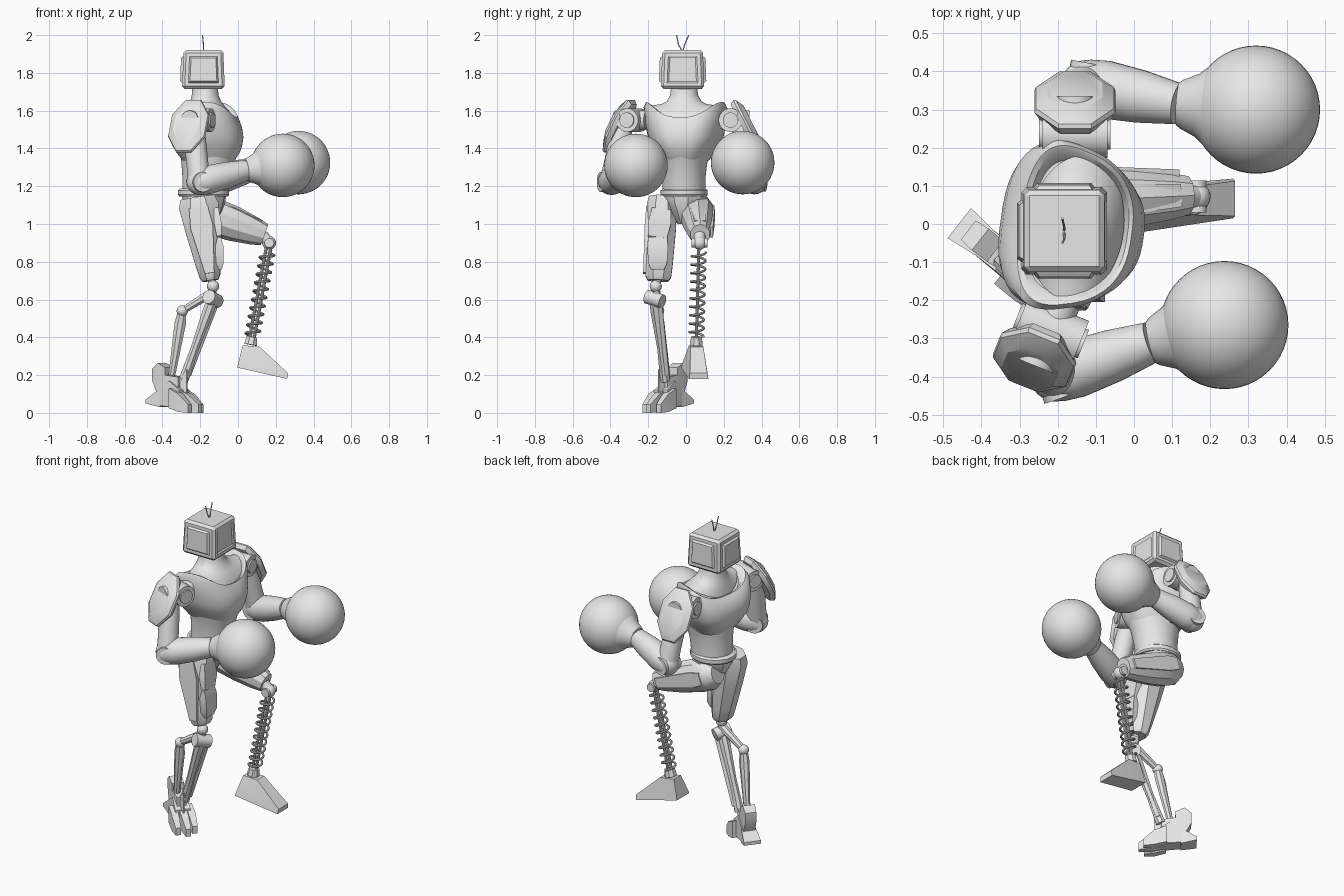
import bpy, bmesh
from math import sin, cos, pi, radians, copysign
from mathutils import Vector as V, Matrix

old = bpy.data.objects.get("Cube")
if old:
    bpy.data.objects.remove(old, do_unlink=True)

GREY = 0.8
metal = bpy.data.materials.new("light grey")
metal.use_nodes = True
metal.diffuse_color = (GREY, GREY, GREY, 1)
for node in metal.node_tree.nodes:
    if node.type == 'BSDF_PRINCIPLED':
        node.inputs["Base Color"].default_value = (GREY, GREY, GREY, 1)


def finish(obj):
    """Material and shading shared by every part."""
    obj.data.materials.clear()
    obj.data.materials.append(metal)
    bpy.ops.object.select_all(action='DESELECT')
    obj.select_set(True)
    bpy.context.view_layer.objects.active = obj
    bpy.ops.object.shade_smooth_by_angle(angle=radians(32))
    return obj


def from_bmesh(name, bm):
    bmesh.ops.recalc_face_normals(bm, faces=bm.faces)
    mesh = bpy.data.meshes.new(name)
    bm.to_mesh(mesh)
    bm.free()
    obj = bpy.data.objects.new(name, mesh)
    bpy.context.scene.collection.objects.link(obj)
    return finish(obj)


def loft(name, rings):
    """Skin a list of closed point rings and cap both ends."""
    bm = bmesh.new()
    rows = [[bm.verts.new(p) for p in ring] for ring in rings]
    n = len(rows[0])
    for a, b in zip(rows, rows[1:]):
        for i in range(n):
            j = (i + 1) % n
            bm.faces.new((a[i], a[j], b[j], b[i]))
    bm.faces.new(rows[0])
    bm.faces.new(rows[-1])
    return from_bmesh(name, bm)


def limb(name, p0, p1, sections, n=28, side=(0, 1, 0)):
    """Sections are (fraction along, half width, half depth)."""
    p0, p1 = V(p0), V(p1)
    d = p1 - p0
    axis = d.normalized()
    u = V(side)
    u = (u - axis * u.dot(axis)).normalized()
    v = axis.cross(u)
    k = 1 / cos(pi / n)
    angles = [2 * pi * (i + 0.5) / n for i in range(n)]
    return loft(name, [[p0 + d * s[0] + (u * s[1] * cos(a) + v * s[-1] * sin(a)) * k
                        for a in angles] for s in sections])


def rod(name, p0, p1, r0, r1=None, n=20, side=(0, 1, 0.01)):
    return limb(name, p0, p1, [(0, r0), (1, r1 or r0)], n, side)


def ball(name, c, r, seg=24):
    bm = bmesh.new()
    bmesh.ops.create_uvsphere(bm, u_segments=seg, v_segments=seg // 2, radius=r,
                              matrix=Matrix.Translation(c))
    return from_bmesh(name, bm)


def hull(name, points):
    bm = bmesh.new()
    for p in points:
        bm.verts.new(p)
    out = bmesh.ops.convex_hull(bm, input=bm.verts)
    junk = set(out["geom_interior"] + out["geom_unused"])
    bmesh.ops.delete(bm, geom=[g for g in junk if isinstance(g, bmesh.types.BMVert)], context='VERTS')
    return from_bmesh(name, bm)


def tube(name, points, r):
    curve = bpy.data.curves.new(name, 'CURVE')
    curve.dimensions = '3D'
    curve.bevel_depth, curve.bevel_resolution = r, 2
    curve.use_fill_caps = True
    spline = curve.splines.new('POLY')
    spline.points.add(len(points) - 1)
    for sp, p in zip(spline.points, points):
        sp.co = (*p, 1)
    obj = bpy.data.objects.new(name, curve)
    bpy.context.scene.collection.objects.link(obj)
    bpy.ops.object.select_all(action='DESELECT')
    obj.select_set(True)
    bpy.context.view_layer.objects.active = obj
    bpy.ops.object.convert(target='MESH')
    return finish(bpy.context.view_layer.objects.active)


def trunk(name, sections, n=48, yaw=-8, power=1.0, taper=0.0):
    """Sections are (height, centre x, half depth, half width, lift at the sides)."""
    turn = Matrix.Rotation(radians(yaw), 3, 'Z')
    rings = []
    for z, cx, rx, ry, lift in sections:
        ring = []
        for i in range(n):
            a = 2 * pi * (i + 0.5) / n
            c, s = (copysign(abs(t) ** power, t) for t in (cos(a), sin(a)))
            ring.append(turn @ V((rx * c, ry * s * (1 - taper * c), 0))
                        + V((cx, -0.01, z + lift * sin(a) ** 2)))
        rings.append(ring)
    return loft(name, rings)


# Head: bevelled box with a sunken screen in front and raised panels elsewhere
bm = bmesh.new()
bmesh.ops.create_cube(bm, size=1, matrix=Matrix.Translation((-0.183, -0.018, 1.818))
                      @ Matrix.Diagonal((0.226, 0.23, 0.205, 1)))
for v in bm.verts:
    if v.co.z > 1.8:
        v.co.x = -0.183 + (v.co.x + 0.183) * 0.93
        v.co.y = -0.018 + (v.co.y + 0.018) * 0.93
bmesh.ops.bevel(bm, geom=bm.edges[:], offset=0.014, segments=1, affect='EDGES')
bm.normal_update()
for f in [f for f in bm.faces if f.calc_area() > 0.02 and abs(f.normal.z) < 0.5]:
    depth = -0.006 if f.normal.x > 0.5 else 0.012
    bmesh.ops.inset_individual(bm, faces=[f], thickness=0.026, depth=0)
    bmesh.ops.inset_individual(bm, faces=[f], thickness=0.012, depth=depth)
from_bmesh("head", bm)
for side, y in (("left", 0.015), ("right", -0.05)):
    tube(side + "_antenna", [(-0.183, -0.018, 1.91), (-0.183, (y - 0.03) / 2, 1.95),
                             (-0.188, y, 2.0)], 0.003)

# Neck, chest shell with scooped collar, belly and belt
trunk("neck", [(1.55, -0.152, 0.125, 0.19, 0.075), (1.585, -0.155, 0.115, 0.155, 0.045),
               (1.615, -0.163, 0.1, 0.12, 0.02), (1.645, -0.17, 0.083, 0.092, 0.005),
               (1.68, -0.174, 0.071, 0.075, 0), (1.73, -0.175, 0.068, 0.068, 0)])
trunk("chest", [(1.335, -0.155, 0.135, 0.12, 0), (1.38, -0.157, 0.167, 0.148, 0),
                (1.42, -0.162, 0.184, 0.174, 0), (1.46, -0.162, 0.189, 0.192, 0),
                (1.51, -0.163, 0.182, 0.207, 0.02), (1.55, -0.158, 0.16, 0.214, 0.07),
                (1.565, -0.152, 0.147, 0.202, 0.08), (1.56, -0.15, 0.134, 0.19, 0.08),
                (1.535, -0.15, 0.12, 0.165, 0.07)], power=0.75, taper=0.19)
trunk("belly", [(1.15, -0.175, 0.12, 0.115, 0), (1.25, -0.167, 0.128, 0.113, 0),
                (1.32, -0.16, 0.14, 0.122, 0), (1.36, -0.155, 0.15, 0.13, 0)])
trunk("belt", [(1.145, -0.182, 0.128, 0.118, 0), (1.155, -0.182, 0.136, 0.125, 0),
               (1.178, -0.182, 0.136, 0.125, 0), (1.187, -0.182, 0.122, 0.114, 0)])
trunk("pelvis", [(1.0, -0.17, 0.045, 0.035, 0), (1.06, -0.175, 0.09, 0.07, 0),
                 (1.12, -0.18, 0.115, 0.12, 0), (1.16, -0.18, 0.12, 0.12, 0)], n=10)


def arm(side, joint, yaw, plate, elbow, wrist, glove, sign):
    """Shoulder joint, shoulder plate, arm and round glove."""
    joint, plate, elbow, wrist, glove = map(V, (joint, plate, elbow, wrist, glove))
    turn = Matrix.Rotation(radians(yaw), 3, 'Z')
    x, y = turn @ V((1, 0, 0)), turn @ V((0, sign, 0))
    rod(side + "_shoulder_joint", joint - x * 0.085, joint + x * 0.085, 0.062)
    rod(side + "_shoulder_cap", joint - x * 0.094, joint + x * 0.094, 0.04)
    rod(side + "_shoulder_axle", joint - y * 0.08, joint + y * 0.1, 0.05)
    out = y * 0.89 + V((0, 0, 0.455))
    limb(side + "_shoulder_plate", plate - out * 0.028, plate + out * 0.03,
         [(0, 0.14, 0.092), (0.4, 0.155, 0.106), (0.6, 0.15, 0.102), (1, 0.105, 0.072)],
         n=8, side=(0, 0, 1))
    limb(side + "_upper_arm", joint + y * 0.05, elbow,
         [(0, 0.05), (0.3, 0.058), (0.75, 0.058), (1, 0.062)])
    ball(side + "_elbow", elbow, 0.068)
    across = (wrist - elbow).cross(V((0, 0, 1))).normalized()
    rod(side + "_elbow_pin", elbow - across * 0.06, elbow + across * 0.06, 0.052)
    limb(side + "_forearm", elbow, wrist,
         [(-0.12, 0.052), (0, 0.07), (0.2, 0.076), (0.6, 0.069), (1, 0.054)])
    limb(side + "_glove_cuff", wrist, glove,
         [(0, 0.056), (0.05, 0.064), (0.25, 0.083), (0.45, 0.118), (0.6, 0.142), (0.7, 0.12)])
    ball(side + "_glove", glove, 0.168, 48)


arm("right", (-0.22, -0.28, 1.55), -22, (-0.262, -0.357, 1.52), (-0.205, -0.398, 1.222),
    (0.045, -0.31, 1.285), (0.237, -0.265, 1.31), -1)
arm("left", (-0.155, 0.235, 1.55), 0, (-0.155, 0.325, 1.52), (-0.125, 0.362, 1.225),
    (0.115, 0.315, 1.305), (0.32, 0.3, 1.325), 1)

# Right standing thigh with armour plates
limb("right_thigh", (-0.215, -0.125, 1.14), (-0.145, -0.148, 0.7),
     [(0, 0.07, 0.09), (0.1, 0.08, 0.105), (0.4, 0.08, 0.09), (0.8, 0.073, 0.066),
      (0.95, 0.068, 0.055), (1, 0.055, 0.042)], n=8)
limb("right_thigh_side_plate", (-0.21, -0.198, 1.09), (-0.15, -0.213, 0.74),
     [(0, 0.012, 0.05), (0.3, 0.016, 0.06), (1, 0.014, 0.025)], n=4)
limb("right_thigh_front_plate", (-0.115, -0.13, 1.08), (-0.1, -0.15, 0.93),
     [(0, 0.05, 0.012), (0.5, 0.06, 0.02), (1, 0.05, 0.012)], n=4)
limb("right_knee_guard", (-0.1, -0.15, 0.93), (-0.095, -0.15, 0.76),
     [(0, 0.05, 0.01), (0.3, 0.055, 0.022), (0.8, 0.05, 0.02), (1, 0.035, 0.01)], n=4)

# Right lower leg: ball, hinge and linked struts
rod("right_knee_post", (-0.14, -0.15, 0.72), (-0.13, -0.162, 0.6), 0.02)
ball("right_knee_ball", (-0.132, -0.16, 0.67), 0.032)
rod("right_knee_hinge", (-0.155, -0.205, 0.615), (-0.11, -0.125, 0.59), 0.037, side=(1, 0, 0))
knee, hock = (-0.135, -0.165, 0.6), (-0.295, -0.145, 0.54)
limb("right_upper_link", (-0.14, -0.16, 0.635), hock, [(0, 0.024), (1, 0.018)], n=8)
ball("right_hock", hock, 0.03)
limb("right_rear_strut", hock, (-0.35, -0.1, 0.2),
     [(0, 0.02, 0.022), (0.2, 0.022, 0.03), (1, 0.016, 0.018)], n=8)
limb("right_front_strut", knee, (-0.29, -0.11, 0.17),
     [(0, 0.03, 0.03), (0.15, 0.03, 0.03), (0.6, 0.02, 0.022), (1, 0.026, 0.026)], n=8)
rod("right_piston", (-0.105, -0.14, 0.6), (-0.26, -0.1, 0.2), 0.012)

# Right foot, turned outwards, with three toes and a heel
foot_turn = Matrix.Rotation(radians(-38), 3, 'Z')


def wedge(name, w, rows):
    """Rows are (along, half width, bottom, top), set at sideways offset w."""
    hull(name, [foot_turn @ V((l, w + s * h, 0)) + V((-0.34, -0.09, z))
                for l, h, lo, hi in rows for s in (-1, 1) for z in (lo, hi)])


wedge("right_foot_body", 0, [(-0.08, 0.04, 0.04, 0.12), (0.0, 0.04, 0.03, 0.17),
                             (0.07, 0.045, 0.025, 0.12)])
for label, w, reach in (("outer", -0.05, 0.145), ("middle", 0, 0.178), ("inner", 0.047, 0.15)):
    wedge("right_%s_toe" % label, w, [(0.02, 0.019, 0.025, 0.13), (reach * 0.6, 0.021, 0.005, 0.1),
                                      (reach, 0.015, 0, 0.045)])
wedge("right_heel_spur", 0, [(-0.15, 0.05, 0.05, 0.07), (-0.06, 0.04, 0.03, 0.13)])
wedge("right_heel_block", 0, [(-0.12, 0.032, 0.17, 0.235), (-0.08, 0.036, 0.09, 0.265),
                              (-0.03, 0.035, 0.09, 0.24)])
wedge("right_ankle", 0, [(-0.03, 0.035, 0.1, 0.2), (0.05, 0.028, 0.1, 0.19)])
wedge("right_toe_fin", 0, [(0.05, 0.012, 0.1, 0.17), (0.09, 0.004, 0.1, 0.23)])

# Left raised thigh with top and side plates
limb("left_thigh", (-0.26, 0.058, 1.085), (0.14, 0.075, 0.943),
     [(0, 0.06, 0.06), (0.1, 0.085, 0.088), (0.3, 0.09, 0.096), (0.6, 0.077, 0.088),
      (0.87, 0.062, 0.07), (1, 0.05, 0.056)], n=10)
limb("left_thigh_top_plate", (-0.06, 0.062, 1.092), (0.12, 0.075, 1.008),
     [(0, 0.035, 0.008), (0.2, 0.04, 0.012), (1, 0.03, 0.012)], n=4)
limb("left_thigh_side_plate", (-0.2, 0.142, 1.065), (0.11, 0.133, 0.955),
     [(0, 0.01, 0.035), (0.2, 0.012, 0.045), (1, 0.01, 0.028)], n=4)
ball("left_knee_ball", (0.165, 0.072, 0.9), 0.036)
rod("left_knee_pin", (0.165, 0.03, 0.9), (0.165, 0.114, 0.9), 0.025, side=(1, 0, 0))
rod("left_knee_post", (0.13, 0.072, 0.94), (0.17, 0.072, 0.895), 0.03)

# Left spring shin around two thin rods
top, low = V((0.163, 0.068, 0.88)), V((0.072, 0.055, 0.39))
axis = (top - low).normalized()
u = V((0, 1, 0))
u = (u - axis * u.dot(axis)).normalized()
v = axis.cross(u)
turns, steps = 10, 20
coil = []
for i in range(turns * steps + 1):
    a = 2 * pi * i / steps
    coil.append(low.lerp(top, 0.03 + 0.91 * i / (turns * steps)) + (u * cos(a) + v * sin(a)) * 0.037)
tube("left_spring", coil, 0.0065)
for label, s in (("inner", -1), ("outer", 1)):
    rod("left_%s_spring_rod" % label, low + v * s * 0.012, top + v * s * 0.012, 0.008, n=10)
rod("left_spring_seat", low - axis * 0.03, low + axis * 0.012, 0.034, 0.028, n=8)

# Left pointed foot
hull("left_foot", [(x, y + s * h, z) for x, y, h, z in (
    (-0.005, 0.035, 0.06, 0.24), (0.0, 0.035, 0.055, 0.26), (0.025, 0.05, 0.034, 0.358),
    (0.115, 0.058, 0.034, 0.35), (0.265, 0.067, 0.046, 0.21), (0.26, 0.067, 0.052, 0.18))
    for s in (-1, 1)])
